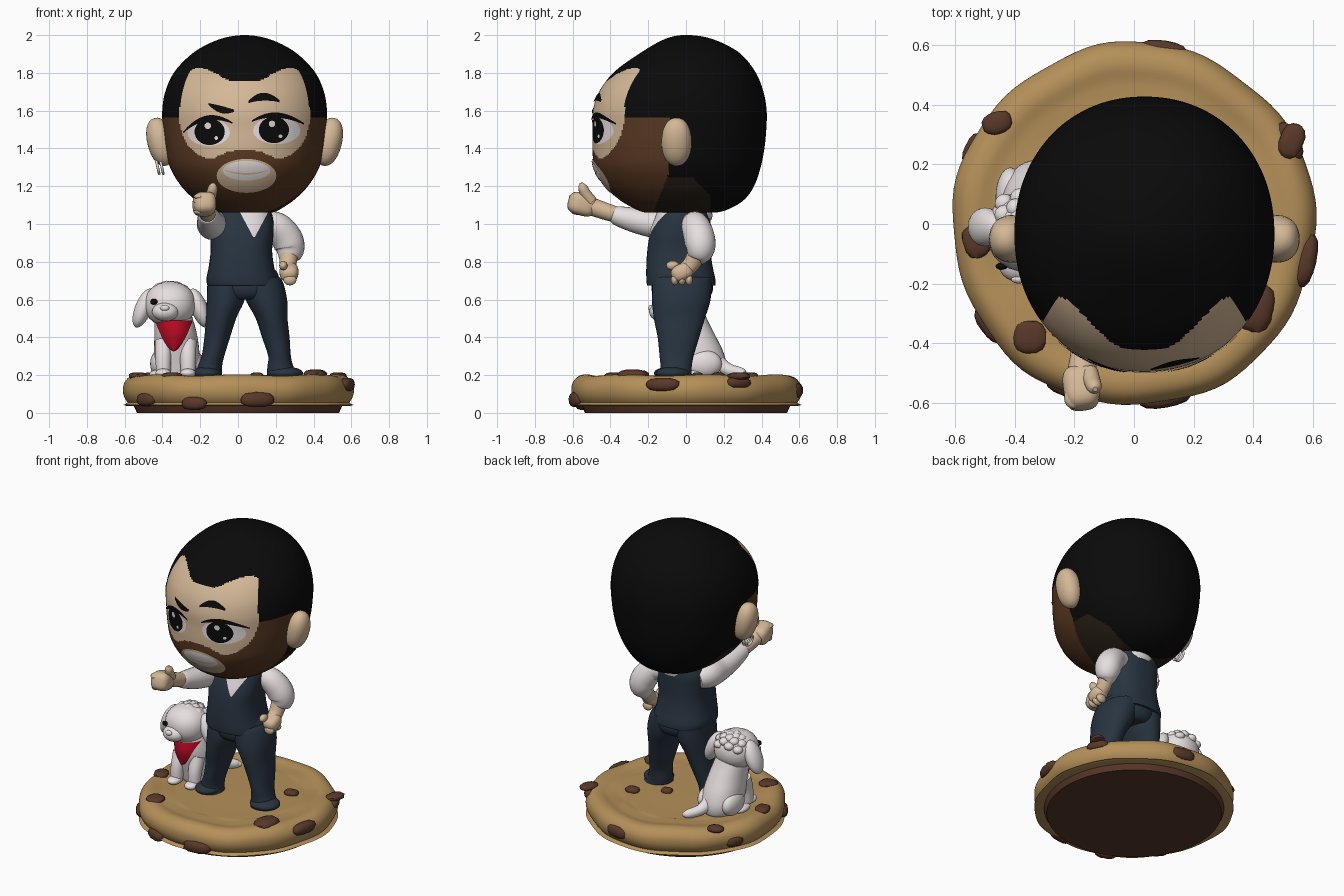
import bpy, bmesh, math, random
from mathutils import Vector, Matrix, Euler

if "Cube" in bpy.data.objects:
    bpy.data.objects.remove(bpy.data.objects["Cube"])
random.seed(4)

def mat(name, r, g, b):
    m = bpy.data.materials.new(name)
    m.diffuse_color = (r, g, b, 1)
    m.use_nodes = True
    m.node_tree.nodes["Principled BSDF"].inputs["Base Color"].default_value = m.diffuse_color
    return m

SKIN = mat("skin", .66, .48, .31)
BLACK = mat("black", .003, .003, .003)
BEARD = mat("beard_brown", .10, .04, .016)
FADE = mat("dark_fade", .022, .014, .008)
WHITE = mat("warm_white", .80, .74, .74)
NAVY = mat("navy", .021, .034, .052)
RED = mat("red", .50, .003, .018)
COOKIE = mat("cookie_tan", .46, .28, .10)
CHIP = mat("chip_brown", .10, .04, .022)

def finish(name, bm, m, front=False):
    if front:
        bm.normal_update()
        for f in bm.faces:
            if f.normal.y > 0:
                f.normal_flip()
    else:
        bmesh.ops.recalc_face_normals(bm, faces=bm.faces)
    me = bpy.data.meshes.new(name)
    bm.to_mesh(me)
    bm.free()
    me.materials.append(m)
    ob = bpy.data.objects.new(name, me)
    bpy.context.collection.objects.link(ob)
    return ob

def grid(name, fn, nu, nv, m, wrap=False, cap=False, front=False):
    """Surface from fn(u, v), optionally closed round u and capped at both v ends."""
    bm = bmesh.new()
    cols = nu if wrap else nu + 1
    rows = [[bm.verts.new(fn(i / nu, j / nv)) for i in range(cols)] for j in range(nv + 1)]
    for a, b in zip(rows, rows[1:]):
        for i in range(nu):
            k = (i + 1) % cols
            bm.faces.new((a[i], a[k], b[k], b[i]))
    if cap:
        bm.faces.new(rows[0])
        bm.faces.new(rows[-1])
    return finish(name, bm, m, front)

def lerp(tab, x):
    """Smooth interpolation of table rows keyed on their first entry."""
    if x <= tab[0][0]: return tab[0][1:]
    for i in range(len(tab) - 1):
        a, b = tab[i], tab[i + 1]
        if x <= b[0]:
            t = (x - a[0]) / (b[0] - a[0])
            p, q = tab[max(i - 1, 0)], tab[min(i + 2, len(tab) - 1)]
            out = []
            for k in range(1, len(a)):
                h = b[0] - a[0]
                m0 = (b[k] - p[k]) / (b[0] - p[0]) * h
                m1 = (q[k] - a[k]) / (q[0] - a[0]) * h
                out.append((2*t**3 - 3*t*t + 1)*a[k] + (t**3 - 2*t*t + t)*m0
                           + (3*t*t - 2*t**3)*b[k] + (t**3 - t*t)*m1)
            return out
    return tab[-1][1:]

class Loft:
    """Stack of ovals; rows are (z, centre x, half width, front y, back y)."""
    def __init__(self, rows, n=2.1):
        self.z0, self.z1, self.n = rows[0][0], rows[-1][0], n
        self.tab = [(self.key(r[0]),) + tuple(r[1:]) for r in rows]
    def key(self, z):
        return math.acos(max(-1, min(1, 1 - 2 * (z - self.z0) / (self.z1 - self.z0))))
    def build(self, name, seg, rings, m):
        def fn(u, v):
            cx, w, yf, yb = lerp(self.tab, v * math.pi)
            c, s, e = math.cos(u * math.tau), math.sin(u * math.tau), 2 / self.n
            z = self.z0 + (self.z1 - self.z0) * (1 - math.cos(v * math.pi)) / 2
            return (cx + max(w, .001) * math.copysign(abs(c) ** e, c),
                    (yf + yb) / 2 + (yb - yf) / 2 * math.copysign(abs(s) ** e, s), z)
        return grid(name, fn, seg, rings, m, wrap=True, cap=True)
    def on(self, x, z, off):
        cx, w, yf, yb = lerp(self.tab, self.key(z))
        d = max(0, 1 - abs((x - cx) / w) ** self.n) ** (1 / self.n)
        return (x, (yf + yb) / 2 - (yb - yf) / 2 * d - off, z)
    def oval(self, name, x, z, rx, rz, m, off):
        return grid(name, lambda u, v: self.on(x + rx * v * math.cos(u * math.tau),
                    z + rz * v * math.sin(u * math.tau), off), 40, 8, m, wrap=True, front=True)
    def stroke(self, name, a, b, c, w, m, off):
        def fn(u, v):
            p = [(1-u)**2 * a[k] + 2*u*(1-u) * b[k] + u*u * c[k] for k in (0, 1)]
            return self.on(p[0], p[1] + (2*v - 1) * w * (.3 + .7 * math.sin(math.pi * u)), off)
        return grid(name, fn, 24, 3, m, front=True)

def blob(name, loc, rad, m, rot=(0, 0, 0), p=2, seg=28, rough=0):
    bm = bmesh.new()
    bmesh.ops.create_uvsphere(bm, u_segments=seg, v_segments=seg // 2, radius=1)
    for v in bm.verts:
        v.co /= sum(abs(c) ** p for c in v.co) ** (1 / p)
        v.co *= 1 + random.uniform(-rough, rough)
    bm.transform(Matrix.LocRotScale(Vector(loc), Euler([math.radians(r) for r in rot]), Vector(rad)))
    return finish(name, bm, m)

def limb(name, pts, m, ref=(1, 0, 0)):
    """Round tube through (x, y, z, radius) points."""
    tab = [(i / (len(pts) - 1),) + tuple(p) for i, p in enumerate(pts)]
    def fn(u, v):
        x, y, z, r = lerp(tab, v)
        t = (Vector(lerp(tab, min(1, v + .02))[:3]) - Vector(lerp(tab, max(0, v - .02))[:3])).normalized()
        a = Vector(ref)
        a = (a - t * a.dot(t)).normalized()
        return Vector((x, y, z)) + r * (a * math.cos(u * math.tau) + t.cross(a) * math.sin(u * math.tau))
    return grid(name, fn, 24, 24, m, wrap=True, cap=True)

# cookie base with its chocolate underside
RIM = [(0, 0.01, .19), (.3, .30, .188), (.5, .47, .19), (.58, .53, .2), (.66, .575, .188), (.74, .605, .15),
       (.82, .608, .1), (.9, .585, .055), (.96, .55, .035), (1, .01, .03)]
def cookie(u, v):
    r, z = lerp(RIM, v)
    a = u * math.tau
    r *= 1 + .008 * math.sin(5 * a) + .006 * math.sin(11 * a + 1)
    return (r * math.cos(a), r * math.sin(a), z + (.004 * math.sin(7 * a) if .4 < v < .8 else 0))
grid("cookie", cookie, 96, 60, COOKIE, wrap=True, cap=True)
grid("cookie_underside", lambda u, v: ((.555 - .02 * (1 - v)) * math.cos(u * math.tau),
     (.555 - .02 * (1 - v)) * math.sin(u * math.tau), .045 * v), 64, 2, CHIP, wrap=True, cap=True)
TOP = [(-.46, .34, .05, .038), (-.53, -.06, .045, .055), (-.35, -.38, .055, .055), (.53, .28, .04, .06),
       (.41, -.28, .06, .085), (.28, .17, .045, .035), (.1, .06, .035, .03)]
for x, y, a, b in TOP:
    big = .035 if b > .08 else .02
    blob("chip", (x, y, .195), (a, b, big), CHIP, (0, 0, 20 * math.sin(9 * x)), 2.6, 16, .04)
for ang, z, w, h in [(-80, .07, .09, .04), (80, .12, .08, .04), (-12, .15, .09, .035), (-113, .05, .07, .035),
                     (155, .1, .06, .035), (215, .07, .07, .035), (28, .16, .07, .03)]:
    a = math.radians(ang)
    blob("rim_chip", (.59 * math.cos(a), .59 * math.sin(a), z), (.035, w, h), CHIP, (0, 0, ang), 2.6, 16, .04)

# legs, shoes and hips
legY = [(-.15, .03), (-.135, .03), (-.14, .04), (-.15, .07), (-.17, .10), (-.18, .13), (-.17, .14)]
legZ = (.19, .24, .3, .4, .5, .6, .72)
LEGS = {"left": [(-.16, .08), (-.15, .065), (-.133, .06), (-.11, .068), (-.09, .08), (-.065, .1), (-.05, .11)],
        "right": [(.245, .09), (.225, .07), (.22, .06), (.2, .073), (.178, .084), (.15, .11), (.1, .115)]}
for side, xs in LEGS.items():
    Loft([(z,) + x + y for z, x, y in zip(legZ, xs, legY)]).build(side + "_leg", 36, 30, NAVY)
blob("left_shoe", (-.165, -.08, .21), (.078, .09, .035), NAVY)
blob("right_shoe", (.25, -.07, .21), (.095, .09, .035), NAVY)
Loft([(.6, .04, .09, -.14, .1), (.64, .04, .16, -.18, .14), (.7, .03, .19, -.18, .14),
      (.76, .02, .17, -.17, .13)]).build("hips", 40, 14, NAVY)

# vest and shirt front
TORSO = Loft([(.675, .025, .185, -.205, .155), (.71, .02, .187, -.21, .155), (.78, .018, .172, -.21, .14),
              (.86, .018, .163, -.205, .13), (.95, .02, .168, -.19, .13), (1.03, .02, .165, -.16, .13),
              (1.1, .03, .12, -.12, .11)], 2.5)
TORSO.build("vest", 56, 36, NAVY)
TORSO.stroke("vest_opening", (.075, .93), (.07, .80), (.05, .68), .003, NAVY, .003)
grid("shirt_front", lambda u, v: TORSO.on(.085 + (2*u - 1) * (.004 + .08 * v), .93 + .15 * v, .006),
     12, 14, WHITE, front=True)
limb("collar", [(.03, 0, 1.02, .135), (.03, 0, 1.05, .14), (.03, 0, 1.08, .13)], WHITE)

# pointing arm, thumb up
limb("front_sleeve", [(-.10, .03, .99, .06), (-.13, -.05, 1.0, .085), (-.14, -.16, 1.0, .075),
                      (-.15, -.27, 1.02, .066), (-.16, -.37, 1.045, .05), (-.162, -.39, 1.05, .035)], WHITE)
limb("front_forearm", [(-.155, -.32, 1.035, .04), (-.165, -.42, 1.065, .045), (-.18, -.52, 1.1, .048)], SKIN)
blob("front_fist", (-.178, -.55, 1.105), (.06, .075, .06), SKIN, (-15, 0, 8), 3.2)
for i in range(4):
    blob("front_finger", (-.205, -.585 + .004 * i, 1.145 - .027 * i), (.03, .035, .016), SKIN, seg=16)
limb("front_thumb", [(-.15, -.5, 1.12, .03), (-.14, -.53, 1.16, .028), (-.133, -.548, 1.195, .024),
                     (-.13, -.555, 1.218, .008)], SKIN)

# bent arm with hand at the hip
limb("side_sleeve", [(.12, .04, 1.0, .06), (.2, .05, .99, .075), (.255, .07, .93, .082),
                     (.275, .075, .87, .078), (.27, .06, .82, .055), (.27, .055, .81, .03)], WHITE, (0, 1, 0))
limb("side_forearm", [(.27, .06, .85, .05), (.265, .03, .79, .045), (.265, -.01, .75, .042)], SKIN)
blob("side_hand", (.27, -.02, .745), (.05, .06, .045), SKIN, (25, 0, 0), 2.6)
for i in range(3):
    blob("side_finger", (.275, -.06 + .038 * i, .705), (.035, .02, .03), SKIN, seg=16)
blob("side_thumb", (.24, -.07, .78), (.022, .035, .025), SKIN, seg=16)

# head: hair, face and beard painted by region
HEAD = Loft([(1.06, .035, .13, -.2, .14), (1.085, .035, .2, -.28, .24), (1.13, .035, .265, -.355, .31),
             (1.2, .035, .335, -.43, .36), (1.3, .035, .395, -.485, .395), (1.4, .035, .42, -.495, .415),
             (1.5, .035, .432, -.495, .425), (1.6, .035, .436, -.493, .427), (1.7, .035, .42, -.46, .41),
             (1.8, .035, .375, -.385, .37), (1.9, .035, .28, -.25, .29), (1.95, .035, .2, -.17, .21),
             (2.0, .035, 0, -.01, .01)])
head = HEAD.build("head", 256, 180, SKIN)
for m in (BLACK, BEARD, FADE):
    head.data.materials.append(m)
HAIRLINE = [(0, 1.755), (.08, 1.76), (.17, 1.805), (.23, 1.825), (.28, 1.815), (.31, 1.77), (.33, 1.7), (.352, 1.56)]
BEARDLINE = [(0, 1.395), (.08, 1.385), (.13, 1.365), (.18, 1.345), (.25, 1.37), (.32, 1.45), (.352, 1.565)]
def region(c):
    d, y, z = abs(c.x - .035), c.y, c.z
    if z > 1.565:
        return 0 if y < -.2 and d < .352 and z < lerp(HAIRLINE, d)[0] else 1
    if y < -.2 and d < .352 and z > lerp(BEARDLINE, d)[0]:
        return 0
    if y < -.09 - max(0, 1.27 - z) * .4:
        return 2
    return 3 if z < 1.25 and y < .13 - max(0, z - 1.15) else 1
for f in head.data.polygons:
    f.material_index = region(f.center)

# eyes, brows and mouth
for side, x, z, rx, ix in (("left", -.155, 1.485, .112, -.15), ("right", .205, 1.495, .125, .19)):
    HEAD.oval(side + "_eye_white", x, z, rx, .072, WHITE, .003)
    HEAD.oval(side + "_iris", ix, z + .003, .08, .07, BLACK, .006)
    HEAD.oval(side + "_glint", ix - .01, z + .035, .017, .017, WHITE, .009)
    HEAD.oval(side + "_small_glint", ix + .035, z - .03, .01, .01, WHITE, .009)
HEAD.stroke("left_lid", (-.29, 1.485), (-.17, 1.61), (-.03, 1.535), .014, BLACK, .007)
HEAD.stroke("right_lid", (.075, 1.545), (.2, 1.615), (.35, 1.53), .014, BLACK, .007)
HEAD.stroke("left_brow", (-.155, 1.635), (-.09, 1.595), (-.02, 1.6), .019, BLACK, .007)
HEAD.stroke("right_brow", (.055, 1.645), (.13, 1.70), (.22, 1.65), .021, BLACK, .007)
HEAD.oval("mouth_skin", .045, 1.255, .158, .09, SKIN, .004)
HEAD.oval("teeth", .045, 1.282, .125, .052, WHITE, .008)
HEAD.stroke("lip_line", (-.07, 1.285), (.045, 1.245), (.16, 1.285), .005, SKIN, .0095)

# ears and earrings
for s in (-1, 1):
    blob("ear", (.035 + s * .445, -.05, 1.435), (.07, .08, .13), SKIN, (0, s * 14, 0), 2.2)
for dx in (0, .022):
    bpy.ops.mesh.primitive_torus_add(location=(-.425 + dx, -.07, 1.3), rotation=(0, 1.35, 0), major_radius=.034,
                                     minor_radius=.007, major_segments=24, minor_segments=8)
    bpy.context.object.name = "earring"
    bpy.context.object.data.materials.append(WHITE)

# sitting dog
DOG = Loft([(.19, -.325, .09, -.06, .2), (.25, -.325, .118, -.08, .215), (.33, -.325, .12, -.1, .195),
            (.42, -.33, .112, -.12, .15), (.5, -.34, .1, -.11, .11), (.58, -.35, .06, -.06, .06)])
DOG.build("dog_body", 36, 24, WHITE)
for x in (-.395, -.265):
    limb("dog_front_leg", [(x, -.05, .38, .045), (x, -.08, .29, .042), (x, -.09, .2, .038)], WHITE)
    blob("dog_paw", (x, -.115, .21), (.042, .05, .025), WHITE)
for s in (-1, 1):
    blob("dog_haunch", (-.325 + s * .09, .09, .26), (.05, .1, .075), WHITE)
    blob("dog_back_paw", (-.325 + s * .11, .02, .205), (.035, .07, .022), WHITE)
limb("dog_tail", [(-.3, .14, .28, .05), (-.27, .22, .23, .035), (-.22, .29, .212, .028), (-.19, .31, .208, .01)], WHITE)
blob("dog_head", (-.36, -.025, .575), (.135, .135, .118), WHITE, p=2.2)
blob("dog_muzzle", (-.385, -.135, .535), (.07, .06, .05), WHITE)
blob("dog_nose", (-.388, -.185, .555), (.025, .015, .017), WHITE, seg=16)
for x, t in ((-.5, 22), (-.205, -22)):
    blob("dog_ear", (x, -.01, .555), (.045, .065, .11), WHITE, (0, t, 0))
for x in (-.445, -.325):
    blob("dog_eye", (x, -.142, .588), (.02, .012, .016), BLACK, seg=16)
for i in range(26):
    a, e = i * 2.4, .35 + 1.1 * (i / 26)
    blob("dog_curl", (-.36 + .11 * math.cos(a) * math.cos(e), .0 + .11 * math.sin(a) * math.cos(e),
                      .58 + .095 * math.sin(e)), (.033, .033, .026), WHITE, seg=12)
grid("dog_bandana", lambda u, v: DOG.on(-.34 + (2*u - 1) * .1 * (1 - v) ** .6, .49 - .165 * v, .009 + .012 * math.sin(math.pi * u)),
     20, 16, RED, front=True)

# smooth shading with crisp edges kept
bpy.ops.object.select_all(action='SELECT')
bpy.context.view_layer.objects.active = head
bpy.ops.object.shade_smooth_by_angle(angle=math.radians(50))
